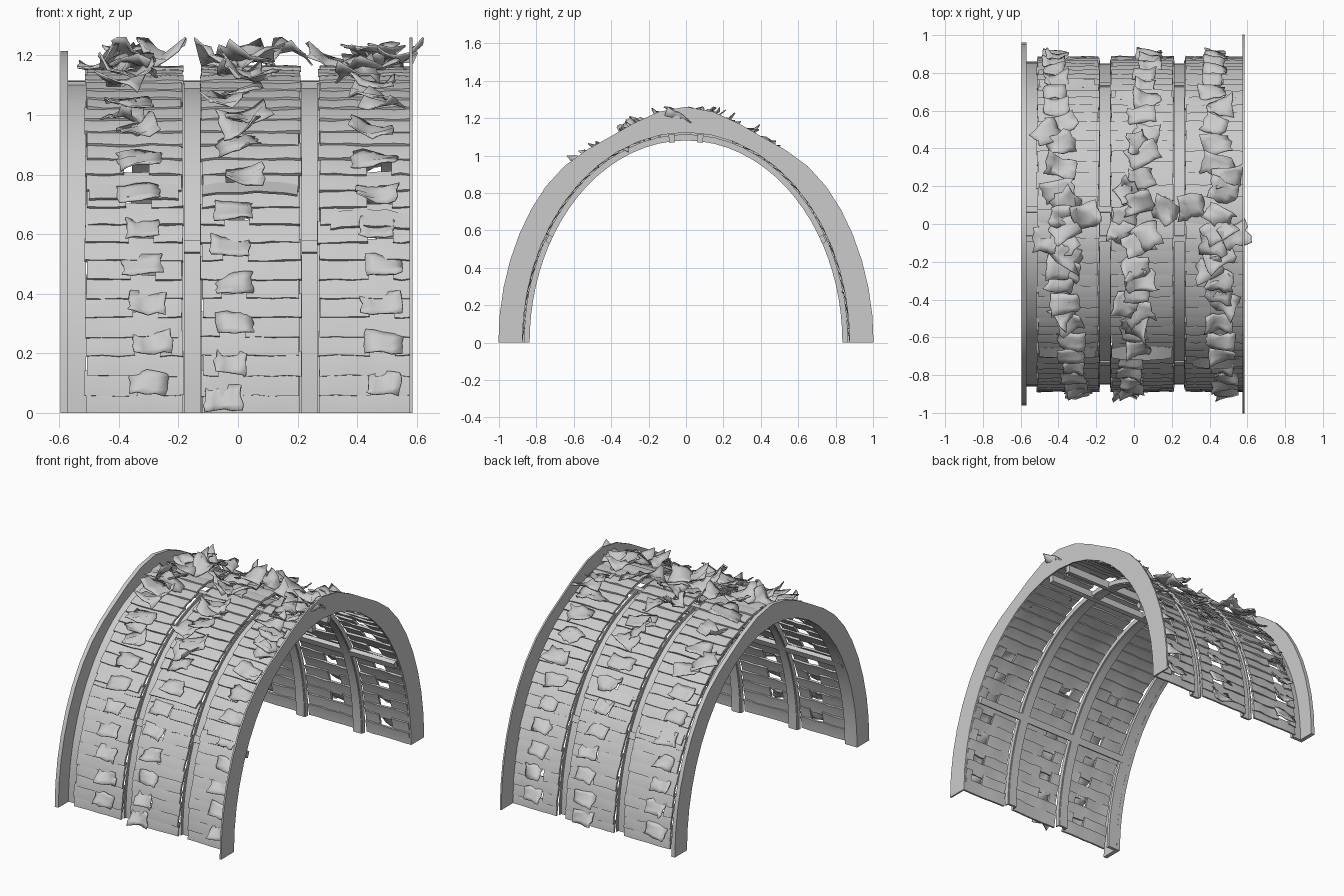
import bpy, bmesh, math, random
from mathutils import Vector, Matrix

if "Cube" in bpy.data.objects:
    bpy.data.objects.remove(bpy.data.objects["Cube"])

random.seed(11)
A, B = 0.84, 1.085          # inner half width and height of the vault


def pt(x, t, d):
    """Point on the vault: t = 0 front foot, pi back foot; d = distance outward."""
    return Vector((x, -(A + d) * math.cos(t), (B + d * 1.1) * math.sin(t)))


def ridge(t):
    """Boards rise toward the ridge."""
    return .028 * math.exp(-((t - math.pi / 2) / .2) ** 2)


def sag(t):
    """Plate outline flattens on the shoulders, giving a soft point at the top."""
    return .045 * math.exp(-((abs(t - math.pi / 2) - .42) / .26) ** 2)


# Evenly spaced angles along the arch
N = 1000
length = [0.0]
for i in range(N):
    length.append(length[-1] + (pt(0, math.pi * (i + 1) / N, .05) - pt(0, math.pi * i / N, .05)).length)


def even(f):
    s = max(0, min(1, f)) * length[-1]
    i = next((k for k in range(N + 1) if length[k] >= s), N)
    return math.pi * i / N


def finish(name, bm, smooth=30):
    bmesh.ops.recalc_face_normals(bm, faces=bm.faces)
    me = bpy.data.meshes.new(name)
    bm.to_mesh(me)
    bm.free()
    ob = bpy.data.objects.new(name, me)
    bpy.context.collection.objects.link(ob)
    bpy.context.view_layer.objects.active = ob
    for o in bpy.context.selected_objects:
        o.select_set(False)
    ob.select_set(True)
    bpy.ops.object.shade_smooth_by_angle(angle=math.radians(smooth))
    return ob


def loft(bm, rings):
    """Skin closed cross-section rings and cap both ends."""
    vs = [[bm.verts.new(p) for p in r] for r in rings]
    n = len(vs[0])
    for a, b in zip(vs, vs[1:]):
        for k in range(n):
            bm.faces.new((a[k], a[(k + 1) % n], b[(k + 1) % n], b[k]))
    bm.faces.new(vs[0])
    bm.faces.new(vs[-1])


def arch(name, x0, x1, d0, d1, segs=40, flat=0):
    bm = bmesh.new()
    rings = []
    for i in range(segs + 1):
        t = even(i / segs)
        e = d1 - flat * sag(t)
        rings.append([pt(x0, t, d0), pt(x1, t, d0), pt(x1, t, e), pt(x0, t, e)])
    loft(bm, rings)
    return finish(name, bm)


# End plates and left inner ring
arch("right_end_plate", .575, .585, .035, .163, 24, 1)
arch("left_end_plate", -.595, -.57, .0, .12, 24, .8)
arch("left_ring", -.57, -.51, .0, .02)

# Ribs with side flanges
for k, xc in enumerate((-.154, .24)):
    arch(f"rib_{k}", xc - .026, xc + .026, -.004, .01)
    for s in (-1, 1):
        arch(f"rib_{k}_flange_{s}", xc + s * .026, xc + s * .033, .0, .026)

# Stringers along the inside walls and under the ridge
for name, t, d0, d1, w in (("front_stringer", .53, -.004, .02, .02),
                           ("back_stringer", math.pi - .53, -.004, .02, .02),
                           ("front_ridge_beam", math.pi / 2 - .09, -.01, .03, .018),
                           ("back_ridge_beam", math.pi / 2 + .09, -.01, .03, .018)):
    bm = bmesh.new()
    loft(bm, [[pt(x, t - w, d0), pt(x, t + w, d0), pt(x, t + w, d1), pt(x, t - w, d1)]
              for x in (-.575, .578)])
    finish(name, bm)

# Bays: x range, then loose tile column at front foot, front top, back foot, and row phase
BAYS = (("left", -.51, -.187, -.29, -.38, -.42, 1),
        ("middle", -.121, .207, -.03, .03, .09, 0),
        ("right", .273, .575, .49, .46, .41, 1))
ROWS = 48


def column(bay, f):
    a, b, c = bay[3:6]
    return a + (b - a) * f * 2 if f < .5 else b + (c - b) * (f * 2 - 1)


def plank(bm, x0, x1, r, ragged):
    """One thin overlapping board, lower edge standing proud."""
    lo, hi = (.049, .038) if r < ROWS / 2 else (.038, .049)
    t0, t1 = even((r - .15) / ROWS), even((r + 1.15) / ROWS)
    n = max(2, round((x1 - x0) / .05))
    a, b = x0 - ragged[0], x1 + ragged[1]
    rings = []
    for i in range(n + 1):
        x = a + (b - a) * i / n
        e = random.uniform(-.003, .003)
        u0 = t0 + random.uniform(-.003, .003) if r > 0 else 0
        u1 = t1 + random.uniform(-.003, .003) if r < ROWS - 1 else math.pi
        um = (u0 + u1) / 2
        m = (lo + hi) / 2 + e + ridge(um)
        lo2, hi2 = lo + e + ridge(u0), hi + e + ridge(u1)
        rings.append([pt(x, u0, lo2 - .012), pt(x, um, m - .01), pt(x, u1, hi2 - .012),
                      pt(x, u1, hi2), pt(x, um, m + .003), pt(x, u0, lo2)])
    loft(bm, rings)


def flap(bm, x, t, d, w, h, wild):
    """Bent loose tile."""
    c = pt(x, t, d)
    up = (pt(x, t + .01, d) - pt(x, t - .01, d)).normalized()
    if t > math.pi / 2:
        up = -up
    out = Vector((1, 0, 0)).cross(up)
    if out.dot(Vector((0, -math.cos(t), math.sin(t)))) < 0:
        out = -out
    rot = Matrix.Rotation(random.uniform(-.9, .9) * wild, 3, out) @ \
        Matrix.Rotation(random.uniform(-.5, .5) * wild, 3, up)
    n = 4
    curl = random.uniform(-.015, .025) * (1 + wild)
    twist = random.uniform(-.16, .16) * (.4 + wild)
    jit = .005 + .009 * wild
    grid = []
    for i in range(n + 1):
        row = []
        for j in range(n + 1):
            u, v = i / n - .5, j / n - .5
            lift = -v * .035 + curl * (4 * u * u - .5) + twist * u * v + random.uniform(-jit, jit)
            p = Vector((u * w + random.uniform(-jit, jit), 0, 0))
            p += up * (v * h + random.uniform(-jit, jit)) + out * lift
            p = c + rot @ p
            p.z = max(0, min(1.262, p.z))
            row.append(bm.verts.new(p))
        grid.append(row)
    for i in range(n):
        for j in range(n):
            bm.faces.new((grid[i][j], grid[i + 1][j], grid[i + 1][j + 1], grid[i][j + 1]))


for bay in BAYS:
    name, x0, x1 = bay[:3]
    boards, tiles = bmesh.new(), bmesh.new()
    for r in range(ROWS):
        f = (r + .5) / ROWS
        t = even(f)
        high = max(0, (math.sin(t) - .6) / .4)     # damage grows toward the ridge
        xc = column(bay, f)
        rag = [random.uniform(-.004, .006) for _ in range(2)]
        if name == "right":
            rag[1] = 0
        side = r if r < ROWS / 2 else ROWS - 1 - r
        loose = side % 2 == bay[6]
        if loose and side > 0 and high < .35:
            # row split around an opening
            plank(boards, x0, xc - .042, r, (rag[0], 0))
            plank(boards, xc + .042, x1, r, (0, rag[1]))
        else:
            plank(boards, x0, x1, r, rag)
        if loose:
            w = random.uniform(.10, .14) + .04 * high
            tf = t if side > 0 else even(.7 / ROWS if r == 0 else 1 - .7 / ROWS)
            flap(tiles, min(xc + random.uniform(-.02, .02), x1 - w / 2), tf,
                 .066 + .025 * high + ridge(t), w, .078 + .03 * high, .1 + .6 * high)
        elif high > .45 and random.random() < .65:
            # extra crumpled tiles near the top
            flap(tiles, min(xc + random.uniform(-.08, .07), x1 - .06), t,
                 random.uniform(.07, .12), random.uniform(.11, .17), .11, .8)
    # ridge debris
    for k in range(3):
        flap(tiles, x0 + (x1 - x0) * (k + random.uniform(.3, .7)) / 3,
             math.pi / 2 + random.uniform(-.12, .12), random.uniform(.09, .13), .14, .12, .9)
    finish(name + "_bay_planks", boards)
    ob = finish(name + "_bay_loose_tiles", tiles, 50)
    m = ob.modifiers.new("thickness", "SOLIDIFY")
    m.thickness = .006

# Raised split boards across the bays
bm = bmesh.new()
for x0, x1, f, d in ((-.12, .2, .242, .075), (.31, .575, .205, .058), (-.5, -.2, .24, .058),
                     (-.1, .2, .76, .062), (-.5, -.21, .8, .058)):
    t, n = even(f), 7
    s = 1 if f < .5 else -1
    rings = []
    for i in range(n + 1):
        x = x0 + (x1 - x0) * i / n
        e = random.uniform(0, .01) + .012 * math.sin(math.pi * i / n)
        rings.append([pt(x, t - s * .02, d - .015 + e), pt(x, t + s * (.03 + e), .04),
                      pt(x, t + s * (.035 + e), .048), pt(x, t - s * .02, d - .005 + e)])
    loft(bm, rings)
finish("split_boards", bm)
